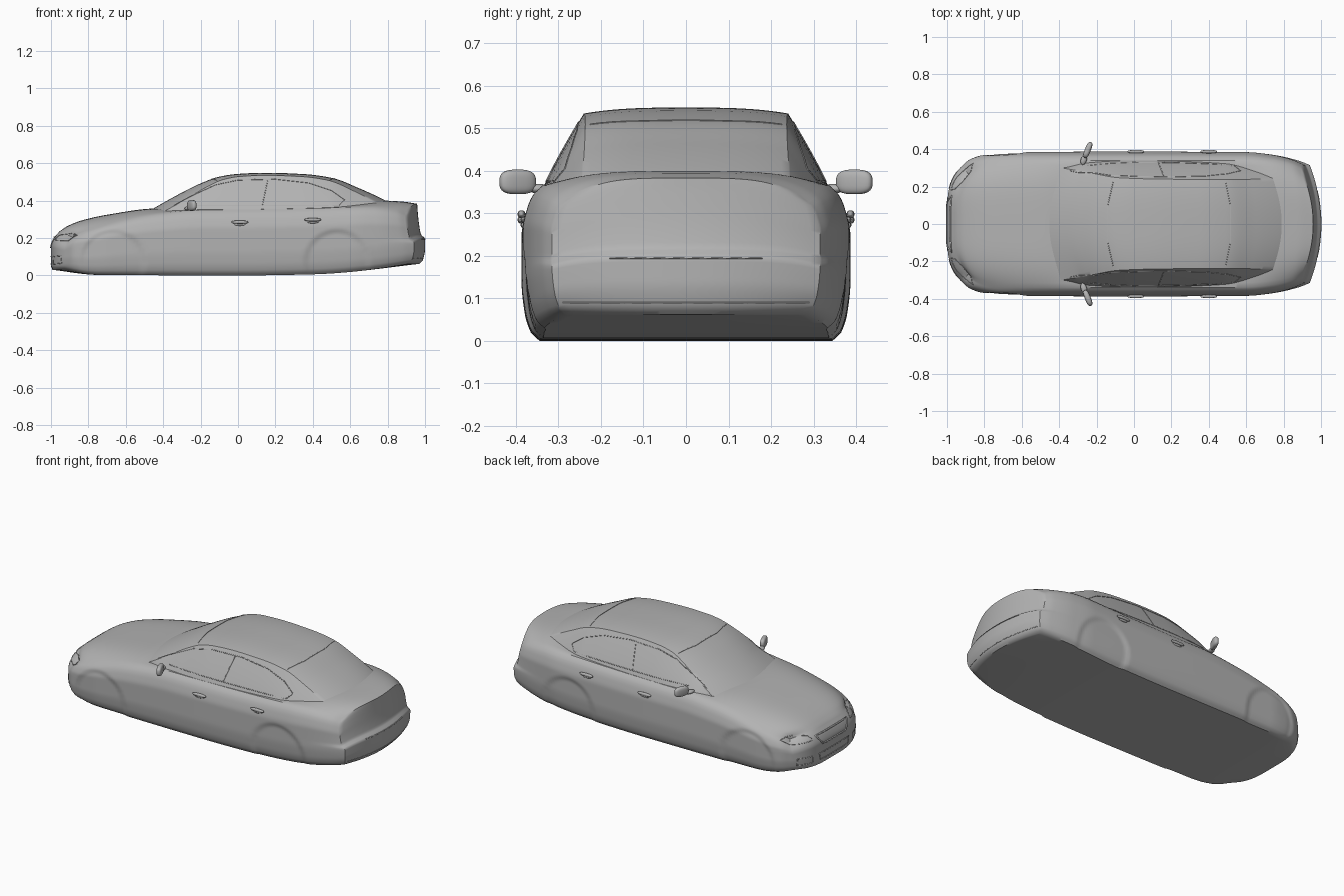
import bpy, bmesh, math
from mathutils import Vector
from mathutils.bvhtree import BVHTree

cube = bpy.data.objects.get("Cube")
if cube:
    bpy.data.objects.remove(cube, do_unlink=True)

paint = bpy.data.materials.new("grey_paint")
paint.use_nodes = True
GREY = (0.45, 0.45, 0.45, 1)
paint.diffuse_color = GREY
paint.node_tree.nodes["Principled BSDF"].inputs["Base Color"].default_value = GREY


def curve(keys, x):
    """Smooth interpolation through (position, value) keys."""
    if x <= keys[0][0]:
        return keys[0][1]
    if x >= keys[-1][0]:
        return keys[-1][1]
    i = max(n for n in range(len(keys) - 1) if keys[n][0] <= x)

    def slope(n):
        if n == 0 or n == len(keys) - 1:
            n0, n1 = max(n - 1, 0), min(n + 1, len(keys) - 1)
            return (keys[n1][1] - keys[n0][1]) / (keys[n1][0] - keys[n0][0])
        a = (keys[n][1] - keys[n - 1][1]) / (keys[n][0] - keys[n - 1][0])
        b = (keys[n + 1][1] - keys[n][1]) / (keys[n + 1][0] - keys[n][0])
        return 0 if a * b <= 0 else 2 * a * b / (a + b)

    (x0, v0), (x1, v1) = keys[i], keys[i + 1]
    h = x1 - x0
    t = (x - x0) / h
    return ((2 * t**3 - 3 * t**2 + 1) * v0 + (t**3 - 2 * t**2 + t) * h * slope(i)
            + (3 * t**2 - 2 * t**3) * v1 + (t**3 - t**2) * h * slope(i + 1))


def finish(bm, name, angle=35):
    bmesh.ops.recalc_face_normals(bm, faces=bm.faces)
    mesh = bpy.data.meshes.new(name)
    bm.to_mesh(mesh)
    tree = BVHTree.FromBMesh(bm)
    bm.free()
    mesh.materials.append(paint)
    obj = bpy.data.objects.new(name, mesh)
    bpy.context.collection.objects.link(obj)
    bpy.ops.object.select_all(action="DESELECT")
    obj.select_set(True)
    bpy.context.view_layer.objects.active = obj
    bpy.ops.object.shade_smooth_by_angle(angle=math.radians(angle))
    return tree


def shaped_box(name, counts, shape):
    """Gridded box whose points (u, s, t) are moved onto a shaped surface."""
    bm = bmesh.new()
    cache = {}

    def vert(key):
        if key not in cache:
            u, s, t = (k / n for k, n in zip(key, counts))
            cache[key] = bm.verts.new(shape(u, 2 * s - 1, t))
        return cache[key]

    for axis in range(3):
        a, b = [n for n in range(3) if n != axis]
        for end in (0, counts[axis]):
            for i in range(counts[a]):
                for j in range(counts[b]):
                    quad = []
                    for di, dj in ((0, 0), (1, 0), (1, 1), (0, 1)):
                        key = [0, 0, 0]
                        key[axis], key[a], key[b] = end, i + di, j + dj
                        quad.append(vert(tuple(key)))
                    bm.faces.new(quad)
    return finish(bm, name)


# Lower body: width, underside, top line and end profiles
WIDTH = [(-1, .30), (-.92, .346), (-.8, .374), (-.68, .384), (0, .387),
         (.6, .384), (.75, .37), (.92, .338), (1, .315)]
UNDER = [(-1, .03), (-.75, .003), (0, 0), (.4, .006), (1, .062)]
TOP = [(-1, .235), (-.95, .262), (-.85, .295), (-.7, .325), (-.44, .358),
       (0, .362), (.5, .372), (.78, .4), (.9, .395), (1, .383)]
SIDE = [(0, .89), (.06, .945), (.2, .983), (.4, 1), (.7, 1), (.85, .972), (.94, .935), (1, .88)]
NOSE = [(0, .008), (.12, 0), (.6, 0), (.8, .012), (1, .045)]
TAIL = [(0, .03), (.06, .012), (.25, 0), (.42, 0), (.49, .022), (.9, .04), (1, .042)]
DROP = [(-1, .03), (-.8, .05), (-.5, .035), (-.2, .01), (.5, .01), (.8, .04), (1, .05)]


def body_shape(u, s, t):
    x0 = 2 * u - 1
    low = curve(UNDER, x0)
    z = low + t * (curve(TOP, x0) - curve(DROP, x0) * s**4 - low)
    y = s * curve(WIDTH, x0) * curve(SIDE, t)
    front = max(0, 1 - (x0 + 1) / .4) ** 2
    rear = max(0, 1 - (1 - x0) / .4) ** 2
    x = x0 + front * (curve(NOSE, t) + .07 * s**4) - rear * (curve(TAIL, t) + .06 * s * s)
    # shallow filled wheel arches
    for cx in (-.67, .53):
        d = math.hypot(x - cx, z - .07)
        y *= 1 - .022 * min(1, max(0, (.18 - d) / .025)) * abs(s)**8
    return x, y, z


# Cabin: roof line, belt width and roof width
ROOF = [(-.475, .345), (-.4, .388), (-.3, .443), (-.2, .492), (-.1, .528), (0, .543),
        (.15, .549), (.35, .542), (.5, .522), (.65, .465), (.78, .405), (.86, .36)]
BELT = [(-.47, .30), (-.3, .335), (0, .346), (.5, .335), (.7, .30), (.86, .26)]
RAIL = [(-.47, .30), (-.3, .275), (-.1, .247), (.15, .24), (.5, .237), (.86, .245)]


def cabin_shape(u, s, t):
    x0 = -.475 + 1.335 * u
    y = s * (curve(BELT, x0) + (curve(RAIL, x0) - curve(BELT, x0)) * t**1.15)
    z = .335 + t * (curve(ROOF, x0) - .335 - .014 * abs(s)**3 * min(1, (x0 + .475) * 8))
    bow = .085 * max(0, 1 - u / .4) - .05 * max(0, (u - .6) / .4)
    return x0 + bow * s * s, y, z


body = shaped_box("body", (130, 28, 36), body_shape)
cabin = shaped_box("cabin", (90, 28, 18), cabin_shape)


def trim(name, tree, points, axis, sign, closed=True, radius=.0022):
    """Thin seam: a flat outline projected along an axis onto a surface."""
    path = []
    for n in range(len(points) if closed else len(points) - 1):
        a, b = Vector(points[n]), Vector(points[(n + 1) % len(points)])
        path += [a.lerp(b, k / 8) for k in range(8)]
    if not closed:
        path.append(Vector(points[-1]))
    hits = []
    for p in path:
        origin = list(p)
        origin.insert(axis, sign * 2)
        ray = Vector((0, 0, 0))
        ray[axis] = -sign
        hit = tree.ray_cast(Vector(origin), ray)[0]
        if hit:
            hits.append(hit)
    if len(hits) < 3:
        return
    data = bpy.data.curves.new(name, "CURVE")
    data.dimensions = "3D"
    data.bevel_depth = radius
    data.bevel_resolution = 1
    spline = data.splines.new("POLY")
    spline.points.add(len(hits) - 1)
    for point, hit in zip(spline.points, hits):
        point.co = (*hit, 1)
    spline.use_cyclic_u = closed
    data.materials.append(paint)
    bpy.context.collection.objects.link(bpy.data.objects.new(name, data))


def ball(name, centre, size, turn=0, power=1.0):
    """Ellipsoid; power below one makes it boxier."""
    bm = bmesh.new()
    bmesh.ops.create_uvsphere(bm, u_segments=28, v_segments=16, radius=1)
    c, s = math.cos(turn), math.sin(turn)
    for v in bm.verts:
        x, y, z = (math.copysign(abs(k) ** power, k) * h for k, h in zip(v.co, size))
        v.co = Vector(centre) + Vector((x * c - y * s, x * s + y * c, z))
    finish(bm, name, 50)


WINDOW = [(-.34, .375), (-.24, .43), (-.12, .485), (0, .51), (.2, .515), (.38, .495),
          (.5, .455), (.57, .405), (.54, .375)]
for side, label in ((1, "left"), (-1, "right")):
    # Side glass outline and door pillar
    trim(label + "_window_trim", cabin, WINDOW, 1, side)
    trim(label + "_door_pillar", cabin, [(.13, .375), (.16, .515)], 1, side, False)
    # Door handles
    for x, z, place in ((.01, .285, "front"), (.4, .298, "rear")):
        ball(f"{label}_{place}_handle", (x, side * .387, z), (.045, .009, .009), 0, .8)
        ball(f"{label}_{place}_handle_lock", (x, side * .383, z - .012), (.03, .006, .008))
    # Door mirror and stalk
    ball(label + "_mirror", (-.247, side * .396, .374), (.016, .045, .029), -side * .38, .7)
    ball(label + "_mirror_stalk", (-.268, side * .345, .358), (.016, .03, .011), -side * .3)
    # Headlamp and corner intake
    trim(label + "_headlamp", body, [(side * .18, .19), (side * .29, .185),
         (side * .325, .215), (side * .25, .225), (side * .19, .215)], 0, -1)
    trim(label + "_intake", body, [(side * .19, .06), (side * .28, .065),
         (side * .28, .105), (side * .19, .1)], 0, -1)

# Nose openings
trim("grille", body, [(-.15, .205), (-.11, .15), (.11, .15), (.15, .205)], 0, -1, radius=.005)
trim("lower_grille", body, [(-.14, .1), (-.13, .06), (.13, .06), (.14, .1)], 0, -1, radius=.003)

# Glass edges across the roof, and the tail seam
trim("rear_glass_edge", cabin, [(.49, -.225), (.515, -.1), (.515, .1), (.49, .225)], 2, 1, False)
trim("windscreen_edge", cabin, [(-.11, -.23), (-.14, -.1), (-.14, .1), (-.11, .23)], 2, 1, False)
trim("tail_seam", body, [(-.18, .195), (.18, .195)], 0, 1, False)
trim("bumper_seam", body, [(-.29, .09), (.29, .09)], 0, 1, False)
